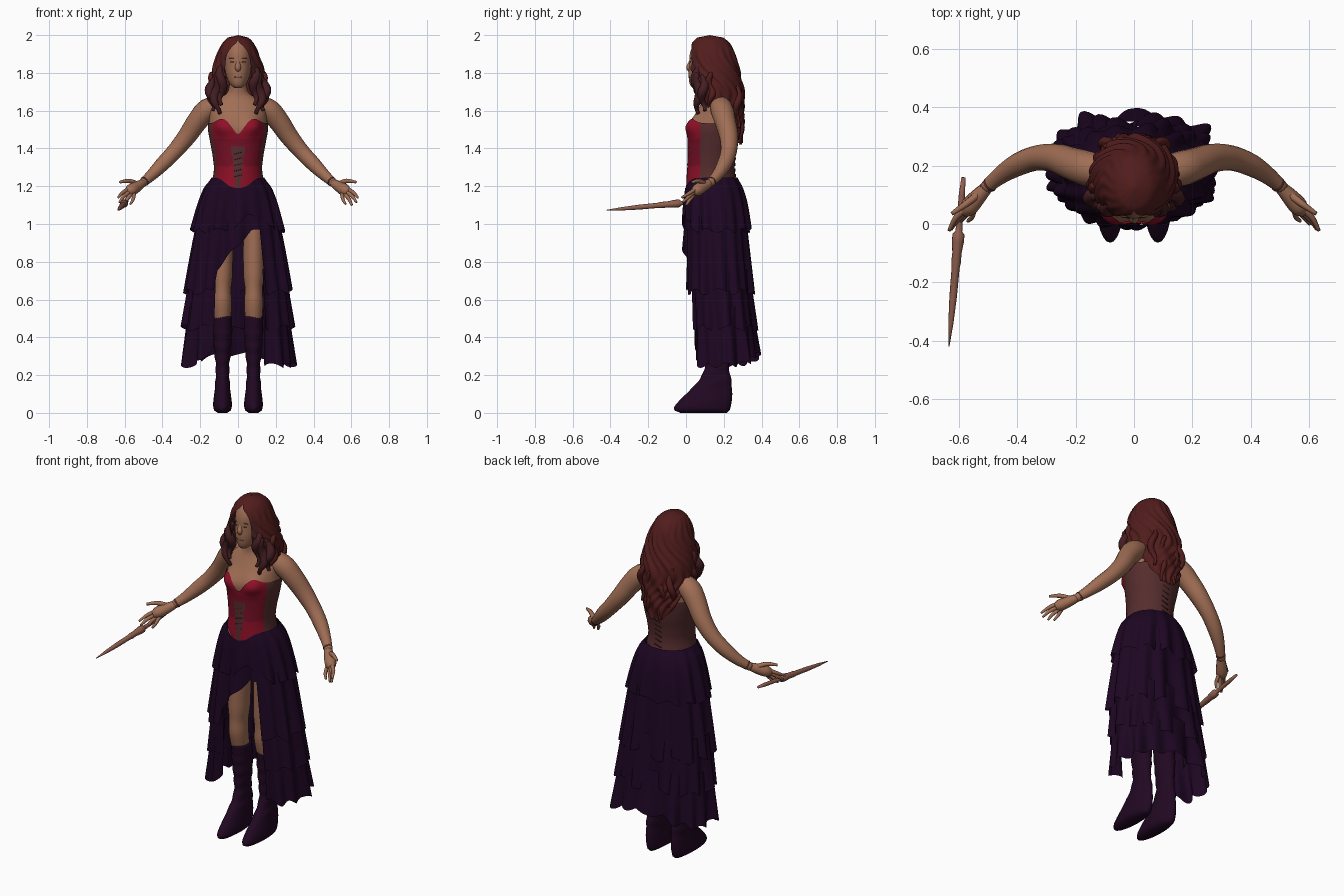
import bpy, bmesh, math
from mathutils import Vector

if "Cube" in bpy.data.objects:
    bpy.data.objects.remove(bpy.data.objects["Cube"])
TAU = 2 * math.pi


def material(name, rgb):
    m = bpy.data.materials.new(name)
    m.diffuse_color = (*rgb, 1)
    m.use_nodes = True
    m.node_tree.nodes["Principled BSDF"].inputs["Base Color"].default_value = m.diffuse_color
    return m


SKIN = material("skin", (0.35, 0.155, 0.09))
HAIR = material("auburn_hair", (0.084, 0.012, 0.012))
LOCK = material("dark_auburn", (0.058, 0.013, 0.016))
RED = material("crimson_satin", (0.27, 0.005, 0.021))
DARKRED = material("shaded_crimson", (0.18, 0.005, 0.018))
BROWN = material("brown_leather", (0.092, 0.026, 0.027))
SKIRT = material("dark_plum", (0.0125, 0.002, 0.0165))
BOOT = material("boot_plum", (0.0155, 0.0025, 0.0165))
WOOD = material("wand_wood", (0.28, 0.115, 0.075))
LIP = material("lip_and_brow", (0.19, 0.075, 0.05))


def smooth(rows, k=4):
    """Catmull-Rom refinement of a list of tuples."""
    out = []
    for i in range(len(rows) - 1):
        p = [rows[max(0, min(len(rows) - 1, i + j))] for j in (-1, 0, 1, 2)]
        for t in (s / k for s in range(k)):
            out.append(tuple(0.5 * (2 * b + (c - a) * t + (2 * a - 5 * b + 4 * c - d) * t * t
                                    + (3 * b - a - 3 * c + d) * t ** 3) for a, b, c, d in zip(*p)))
    return out + [rows[-1]]


def at_height(table, z):
    """Table rows (z, half width, front y, back y, gap) run downward."""
    for a, b in zip(table, table[1:]):
        if z >= b[0]:
            t = max(0, min(1, (a[0] - z) / (a[0] - b[0])))
            return [u + (v - u) * t for u, v in zip(a, b)]
    return table[-1]


def finish(bm, name, mats, rule=None, normals=False):
    if normals:
        bmesh.ops.recalc_face_normals(bm, faces=bm.faces[:])
    for f in bm.faces:
        f.smooth = True
        f.material_index = rule(f.calc_center_median()) if rule else 0
    me = bpy.data.meshes.new(name)
    bm.to_mesh(me)
    bm.free()
    for m in mats:
        me.materials.append(m)
    bpy.context.collection.objects.link(bpy.data.objects.new(name, me))


def sheet(name, table, mats, top=None, bot=None, lo=0, hi=TAU, cx=0, ripple=None,
          n=40, rows=24, cap=False, rule=None, offset=0, power=1):
    """Surface wrapped round a vertical profile; angle 0 faces the front, power < 1 squares it."""
    bm = bmesh.new()
    table = smooth([r if len(r) == 5 else (*r, 0) for r in table])
    top = top or (lambda a: table[0][0])
    bot = bot or (lambda a: table[-1][0])
    sq = lambda v: math.copysign(abs(v) ** power, v)
    grid = []
    for i in range(rows + 1):
        t, line = i / rows, []
        for j in range(n + 1):
            a = lo + (hi - lo) * j / n
            z = top(a) + (bot(a) - top(a)) * t
            _, hw, yf, yb, gap = at_height(table, z)
            a = lo + gap + (hi - lo - 2 * gap) * j / n
            d = offset + (ripple(a, z, t) if ripple else 0)
            x, y = sq(math.sin(a)), sq(math.cos(a))
            line.append(bm.verts.new((cx + (hw + d) * x, (yf + yb) / 2 - ((yb - yf) / 2 + d) * y, z)))
        grid.append(line)
    for p, q in zip(grid, grid[1:]):
        for j in range(n):
            bm.faces.new((p[j], q[j], q[j + 1], p[j + 1]))
    bmesh.ops.remove_doubles(bm, verts=bm.verts[:], dist=1e-5)
    if cap:
        bmesh.ops.holes_fill(bm, edges=[e for e in bm.edges if e.is_boundary])
    finish(bm, name, mats, rule, cap)


def tube(name, pts, mat, side=1, n=10, k=4):
    """Round limb through points (x, y, z, radius)."""
    bm = bmesh.new()
    pts = smooth(pts, k) if k > 1 else pts
    P = [Vector((p[0] * side, p[1], p[2])) for p in pts]
    rings = []
    ref = Vector((0.31, 0.52, 0.79)).cross(P[-1] - P[0]).normalized()
    for i, p in enumerate(P):
        t = (P[min(i + 1, len(P) - 1)] - P[max(i - 1, 0)]).normalized()
        ref = (ref - t * ref.dot(t)).normalized()
        v = t.cross(ref)
        rings.append([bm.verts.new(p + pts[i][3] * (ref * math.cos(TAU * j / n) + v * math.sin(TAU * j / n)))
                      for j in range(n)])
    for p, q in zip(rings, rings[1:]):
        for j in range(n):
            bm.faces.new((p[j], p[(j + 1) % n], q[(j + 1) % n], q[j]))
    bm.faces.new(rings[0])
    bm.faces.new(rings[-1])
    finish(bm, name, [mat], None, True)


def ball(name, loc, size, mat):
    bm = bmesh.new()
    bmesh.ops.create_uvsphere(bm, u_segments=20, v_segments=12, radius=1)
    bmesh.ops.scale(bm, vec=size, verts=bm.verts[:])
    bmesh.ops.translate(bm, vec=loc, verts=bm.verts[:])
    finish(bm, name, [mat])


def bump(a, centre, width):
    return math.exp(-(((a - centre + math.pi) % TAU - math.pi) / width) ** 2)


# Torso with neck and bust
torso = [(1.80, .042, .09, .19), (1.74, .045, .09, .19), (1.69, .06, .095, .21), (1.66, .11, .09, .235),
         (1.62, .147, .07, .26), (1.56, .152, .04, .275), (1.50, .152, .018, .277), (1.43, .14, .016, .27),
         (1.35, .126, .016, .255), (1.27, .122, .012, .252), (1.15, .15, .005, .28)]
bust = lambda a, z, t: .03 * (bump(a, .46, .34) + bump(a, -.46, .34)) * math.exp(-((z - 1.52) / .05) ** 2)
sheet("torso", torso, [SKIN], cap=True, n=64, rows=40, ripple=bust)

# Corset: red front with a darker waist, brown lacing and back
corset_top = lambda a: 1.535 + .022 * (bump(a, .5, .28) + bump(a, -.5, .28)) - .06 * bump(a, 0, .22)
corset_bottom = lambda a: 1.235 - .055 * bump(a, 0, .5)


def corset_rule(c):
    if c.y > .075 or c.z < 1.41 and abs(c.x) < .013 + .12 * (c.z - 1.21):
        return 1
    return 2 if 1.30 + .25 * abs(abs(c.x) - .06) < c.z < 1.45 else 0


sheet("corset", torso, [RED, BROWN, DARKRED], corset_top, corset_bottom, n=120, rows=36, ripple=bust,
      offset=.007, rule=corset_rule)
for i in range(8):
    z = 1.25 + i * .03
    _, _, yf, yb = at_height(torso, z)
    if i < 5:
        tube("front_lace", [(-.02, yf - .007, z, .0015), (.02, yf - .007, z + .01, .0015)], LOCK, n=6, k=1)
    tube("back_lace", [(-.02, yb + .006, z, .003), (.02, yb + .006, z + .012, .003)], LOCK, n=6, k=1)

# Head and face
sheet("head", [(1.985, .012, .10, .14), (1.97, .045, .06, .18), (1.94, .065, .035, .21), (1.90, .073, .02, .22),
               (1.85, .072, .017, .22), (1.80, .066, .013, .2), (1.76, .054, .016, .17), (1.735, .038, .022, .13),
               (1.72, .018, .035, .08)], [SKIN], cap=True)
tube("nose", [(0, .032, 1.88, .008), (0, .023, 1.85, .012), (0, .017, 1.828, .016), (0, .027, 1.81, .012)], SKIN)
ball("mouth", (0, .019, 1.777), (.022, .006, .006), LIP)

# Hair shell with an opening at the face
sheet("hair", [(2.0, .001, .124, .126, 0), (1.992, .045, .07, .185, 0), (1.965, .077, .037, .225, .05),
               (1.93, .097, .018, .248, .42), (1.88, .116, .010, .266, .56), (1.80, .14, .012, .285, .52),
               (1.72, .152, .022, .302, .54), (1.65, .148, .03, .306, .85), (1.58, .135, .07, .305, 1.6),
               (1.50, .12, .1, .303, 2.1), (1.42, .09, .12, .29, 2.8)], [HAIR, LOCK], n=96, rows=44,
      rule=lambda c: int(c.y < .055 and c.z < 1.9),
      ripple=lambda a, z, t: min(1, t * 3) * (.005 * math.cos(17 * a + 9 * math.sin(z * 14))
                                              + .004 * math.sin(7 * a + z * 40)))


def lock(x, y, z0, z1, r, phase, mat, side):
    pts = []
    for t in (i / 8 for i in range(9)):
        w = t * 9 + phase
        pts.append((x + .012 * math.sin(w) + .012 * math.sin(t * 3), y + .01 * math.cos(w), z0 + (z1 - z0) * t,
                    r * (.36 + .8 * math.sin(math.pi * min(1, t * 1.05 + .05))) + .002))
    tube("hair_lock", pts, mat, side, 8, 3)


for side in (1, -1):
    # Eyes, brows and curling locks
    ball("eye", (side * .029, .0235, 1.857), (.013, .003, .003), LIP)
    ball("brow", (side * .031, .025, 1.878), (.016, .003, .002), LIP)
    lock(.080, .058, 1.84, 1.63, .021, 0, LOCK, side)
    lock(.105, .065, 1.80, 1.585, .022, 2, LOCK, side)
    lock(.128, .09, 1.79, 1.60, .020, 4, LOCK, side)
    lock(.128, .13, 1.80, 1.62, .018, 1, HAIR, side)
    lock(.085, .272, 1.74, 1.51, .015, 3 + side, HAIR, side)
    lock(.03, .285, 1.70, 1.43, .015, 5 + side, HAIR, side)

    # Arms, hands and fingers
    tube("arm", [(.08, .175, 1.635, .05), (.16, .19, 1.605, .06), (.215, .207, 1.545, .056), (.27, .226, 1.465, .05),
                 (.335, .226, 1.385, .043), (.40, .203, 1.317, .039), (.46, .165, 1.257, .03),
                 (.51, .122, 1.213, .022)], SKIN, side, 16)
    tube("bracelet", [(.492, .137, 1.228, .026), (.497, .133, 1.224, .026)], BROWN, side, 14, 1)
    tube("palm", [(.50, .13, 1.22, .021), (.535, .093, 1.198, .029), (.565, .06, 1.18, .032),
                  (.585, .04, 1.168, .02)], SKIN, side)
    for name, pts in (
            ("thumb", [(.53, .105, 1.21, .014), (.575, .07, 1.228, .012), (.625, .035, 1.222, .007)]),
            ("index_finger", [(.58, .05, 1.185, .012), (.612, .02, 1.165, .010), (.634, -.022, 1.14, .006)]),
            ("middle_finger", [(.575, .045, 1.17, .012), (.606, .015, 1.145, .010), (.627, -.018, 1.115, .006)]),
            ("ring_finger", [(.565, .045, 1.16, .011), (.588, .02, 1.13, .010), (.603, .0, 1.10, .006)]),
            ("little_finger", [(.55, .055, 1.165, .011), (.555, .025, 1.132, .009), (.57, .01, 1.105, .006)])):
        tube(name, pts, SKIN, side, 8)

    # Legs and boots
    sheet("leg", [(1.02, .056, .06, .21), (.75, .056, .06, .2), (.66, .047, .065, .19), (.58, .05, .065, .185),
                  (.46, .044, .095, .205)], [SKIN], cx=side * .083, n=20, cap=True)
    sheet("boot", [(.51, .05, .082, .215), (.45, .051, .088, .222), (.35, .045, .095, .228), (.25, .036, .10, .226),
                   (.2, .036, .085, .235), (.15, .039, .05, .242), (.1, .044, .0, .245), (.06, .049, -.04, .242),
                   (.03, .049, -.063, .236), (.012, .043, -.06, .23), (0, .025, -.03, .215)], [BOOT], cx=side * .082,
          n=24, rows=40, cap=True,
          ripple=lambda a, z, t: .002 * math.sin(z * 90 + 2 * math.cos(a)) if .12 < z < .45 else 0)

# Wand in one hand
wand = [(.16, .007), (.10, .011), (.0, .011), (-.025, .012), (-.035, .021), (-.06, .021), (-.10, .016),
        (-.13, .017), (-.15, .014), (-.25, .013), (-.34, .009), (-.42, .002)]
tube("wand", [(-.585 - .05 * (.16 - y) / .58, y, 1.128 - .055 * (.16 - y) / .58, r) for y, r in wand], WOOD, n=12, k=1)


# Tiered ruffled skirt, open at the front
def ruffle(k, phase, amp):
    return lambda a, z, t: (.1 + .9 * t) * amp * (math.cos(k * a + phase) + .7 * math.sin((k - 4) * a + 2 * phase))


def second_hem(a):
    b = (a + math.pi) % TAU - math.pi
    slit = .75 + .22 * min(1, max(0, (b + .38) / .65)) ** .9
    return slit if -.38 < b < .46 else .64 + .015 * math.sin(9 * a)


def last_hem(a):
    return .25 + .06 * bump(a, math.pi, .8) + .08 * max(0, min(1, (a - TAU + .9) / .5)) + .012 * math.sin(13 * a)


sheet("skirt_tier_1", [(1.27, .125, .01, .26), (1.23, .148, .003, .28), (1.19, .178, -.003, .3),
                       (1.1, .21, -.01, .322), (.95, .247, -.012, .338)], [SKIRT], lambda a: corset_bottom(a) + .01,
      lambda a: .965 + .085 * bump(a, .32, .33) + .012 * math.sin(11 * a), n=144, rows=14,
      ripple=ruffle(15, 0, .010), power=.92)
sheet("skirt_tier_2", [(1.12, .19, .005, .31), (.93, .230, .0, .325), (.63, .275, -.005, .352)], [SKIRT],
      bot=second_hem, n=168, rows=14, ripple=ruffle(15, 1, .012), power=.82)
slit = dict(lo=.46, hi=TAU - .40, n=144, rows=10, power=.8)
sheet("skirt_tier_3", [(.76, .248, .015, .335), (.44, .283, .022, .365)], [SKIRT],
      bot=lambda a: .45 + .015 * math.sin(8 * a), ripple=ruffle(14, 2, .014), **slit)
sheet("skirt_tier_4", [(.56, .262, .03, .35), (.24, .290, .036, .385)], [SKIRT],
      bot=last_hem, ripple=ruffle(13, 3, .017), **slit)
